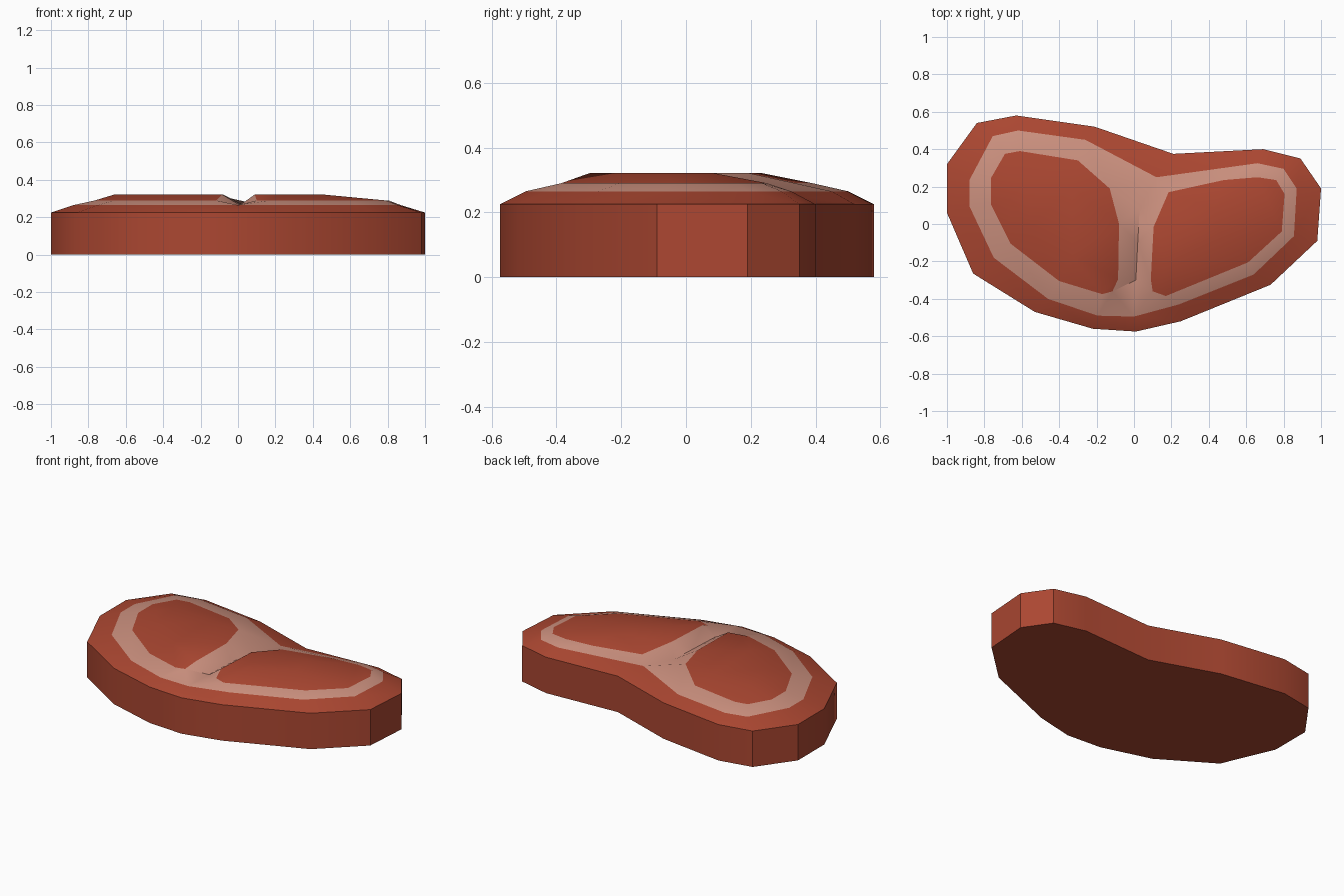
import bpy, bmesh, math
from mathutils import Vector
from mathutils.geometry import delaunay_2d_cdt

if "Cube" in bpy.data.objects:
    bpy.data.objects.remove(bpy.data.objects["Cube"])


def material(name, rgb):
    m = bpy.data.materials.new(name)
    m.diffuse_color = (*rgb, 1)
    m.use_nodes = True
    m.node_tree.nodes["Principled BSDF"].inputs["Base Color"].default_value = m.diffuse_color
    return m


RIM_Z, FAT_Z, EDGE_Z, TOP_Z = 0.225, 0.265, 0.29, 0.322

# Nested contours seen from above: steak rim, fat band, two lean patches
rim = [(-1, .32), (-.84, .54), (-.63, .58), (-.21, .52), (.21, .375), (.69, .40),
       (.89, .35), (1, .19), (.98, -.09), (.73, -.325), (.25, -.52), (.01, -.575),
       (-.22, -.56), (-.53, -.47), (-.86, -.265), (-1, .06)]
fat = [(-.88, .235), (-.755, .47), (-.62, .50), (-.26, .45), (.12, .25), (.66, .325),
       (.80, .295), (.87, .19), (.855, -.065), (.64, -.27), (.24, -.43), (0, -.495),
       (-.195, -.49), (-.46, -.40), (-.75, -.18), (-.88, .095)]
left = [(-.765, .245), (-.69, .375), (-.61, .39), (-.30, .34), (-.13, .19), (-.08, 0),
        (-.085, -.295), (-.115, -.36), (-.17, -.375), (-.40, -.305), (-.66, -.105),
        (-.765, .105)]
right = [(.185, .17), (.48, .235), (.66, .25), (.76, .235), (.805, .16), (.79, -.04),
         (.61, -.205), (.17, -.385), (.10, -.36), (.09, -.295), (.105, -.015)]
# Crown points inside the patches, and the valley between them
crown = [(-.66, .13), (-.59, .23), (-.33, .2), (-.55, -.02), (-.33, -.17),
         (.43, .08), (.45, -.07), (.22, -.2)]
valley = [(.03, .08), (.02, -.1), (.01, -.3)]

points, heights, loops = [], [], []
for contour, z in ((rim, RIM_Z), (fat, FAT_Z), (left, EDGE_Z), (right, EDGE_Z)):
    start = len(points)
    for x, y in reversed(contour):
        beside_valley = z == EDGE_Z and abs(x) < .14 and -.3 < y < .2
        points.append(Vector((x, y)))
        heights.append(TOP_Z if beside_valley else z)
    loops.append(list(range(start, len(points))))
for extra, z in ((crown, TOP_Z), (valley, FAT_Z)):
    points += [Vector(p) for p in extra]
    heights += [z] * len(extra)

co, _, tris, source, _, inside = delaunay_2d_cdt(points, [], loops, 1, 1e-5)

# Domed top, coloured by contour
bm = bmesh.new()
verts = [bm.verts.new((p.x, p.y, heights[source[i][0]])) for i, p in enumerate(co)]
for tri, owners in zip(tris, inside):
    if 0 in owners:
        f = bm.faces.new([verts[i] for i in tri])
        f.material_index = int(1 in owners and 2 not in owners and 3 not in owners)

# Side wall and flat underside
edges = [e for e in bm.edges if e.is_boundary]
new = bmesh.ops.extrude_edge_only(bm, edges=edges)["geom"]
for v in new:
    if isinstance(v, bmesh.types.BMVert):
        v.co.z = 0
bmesh.ops.contextual_create(bm, geom=[e for e in bm.edges if e.is_boundary])
for f in bm.faces:
    if all(v.co.z < RIM_Z + .001 for v in f.verts):
        f.material_index = 0
bmesh.ops.recalc_face_normals(bm, faces=bm.faces)

mesh = bpy.data.meshes.new("steak")
bm.to_mesh(mesh)
bm.free()
mesh.materials.append(material("red meat", (.41, .063, .031)))
mesh.materials.append(material("pale fat", (.60, .28, .21)))
steak = bpy.data.objects.new("steak", mesh)
bpy.context.collection.objects.link(steak)
bpy.context.view_layer.objects.active = steak
steak.select_set(True)
bpy.ops.object.shade_smooth_by_angle(angle=math.radians(35))
# Keep the rim and base crisp
for e in mesh.edges:
    zs = [mesh.vertices[i].co.z for i in e.vertices]
    if max(zs) < RIM_Z + .001 and abs(zs[0] - zs[1]) < .001:
        e.use_edge_sharp = True
